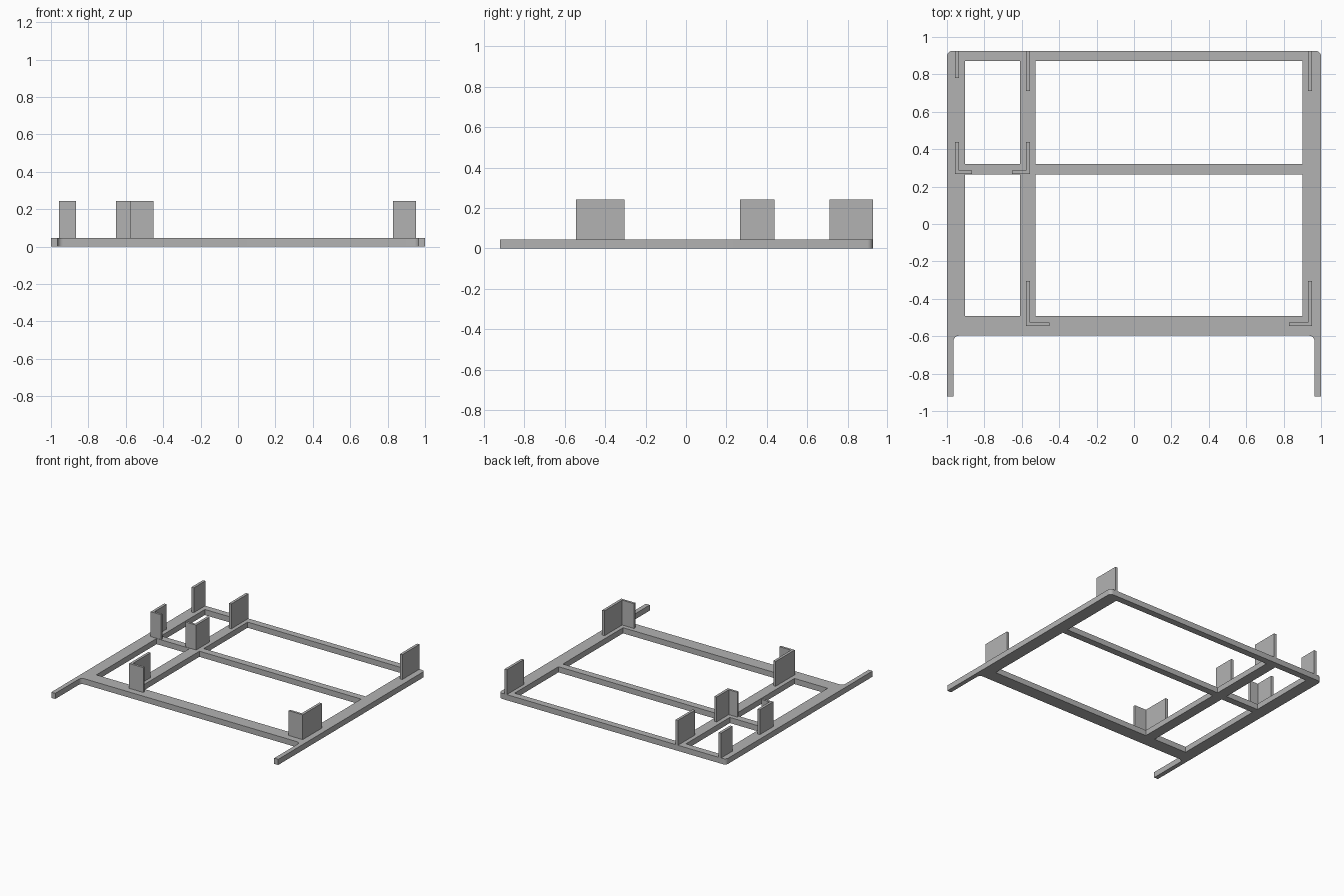
import bpy
from math import sin, cos, pi

cube = bpy.data.objects.get("Cube")
if cube:
    bpy.data.objects.remove(cube, do_unlink=True)

grey = bpy.data.materials.new("plain grey")
grey.use_nodes = True
grey.diffuse_color = (0.45, 0.45, 0.45, 1)
grey.node_tree.nodes["Principled BSDF"].inputs["Base Color"].default_value = grey.diffuse_color

BASE_H, TOP = 0.045, 0.243
BACK, THICK = 0.925, 0.021


def arc(cx, cy, r, start, end, steps=6):
    """Points along a rounded corner, angles in quarter turns."""
    angles = [(start + (end - start) * i / steps) * pi / 2 for i in range(steps + 1)]
    return [(cx + r * cos(a), cy + r * sin(a)) for a in angles]


def rect(x0, x1, y0, y1):
    return [(x0, y0), (x1, y0), (x1, y1), (x0, y1)]


def plate(name, loops, z0, z1):
    """Extrude a flat outline, with any further loops cut as holes."""
    curve = bpy.data.curves.new(name + "_profile", "CURVE")
    curve.dimensions = "2D"
    curve.fill_mode = "BOTH"
    curve.extrude = (z1 - z0) / 2
    for pts in loops:
        spline = curve.splines.new("POLY")
        spline.points.add(len(pts) - 1)
        for p, (x, y) in zip(spline.points, pts):
            p.co = (x, y, 0, 1)
        spline.use_cyclic_u = True
    helper = bpy.data.objects.new(name + "_helper", curve)
    bpy.context.collection.objects.link(helper)
    bpy.context.view_layer.update()
    graph = bpy.context.evaluated_depsgraph_get()
    mesh = bpy.data.meshes.new_from_object(helper.evaluated_get(graph))
    bpy.data.objects.remove(helper, do_unlink=True)
    mesh.name = name
    mesh.materials.clear()
    mesh.materials.append(grey)
    for v in mesh.vertices:
        v.co.z += (z0 + z1) / 2
    obj = bpy.data.objects.new(name, mesh)
    bpy.context.collection.objects.link(obj)
    for o in bpy.context.selected_objects:
        o.select_set(False)
    obj.select_set(True)
    bpy.context.view_layer.objects.active = obj
    bpy.ops.object.shade_smooth_by_angle()
    return obj


# Base frame: rounded back corners, two front prongs, four openings
half = [(0, -0.597), *arc(0.935, -0.627, 0.03, 1, 0), (0.965, -0.922),
        (1, -0.922), *arc(0.972, BACK - 0.028, 0.028, 0, 1)]
outline = half + [(-x, y) for x, y in reversed(half[1:])]
openings = [rect(x0, x1, y0, y1)
            for x0, x1 in ((-0.903, -0.61), (-0.526, 0.9))
            for y0, y1 in ((-0.493, 0.265), (0.32, 0.872))]
plate("base_frame", [outline] + openings, 0, BASE_H)

# Straight upright tabs along the back edge
for name, x, length in (("back_right_tab", -0.957, 0.145),
                        ("back_middle_tab", -0.577, 0.215),
                        ("back_left_tab", 0.931, 0.215)):
    plate(name, [rect(x, x + THICK, BACK - length, BACK)], BASE_H, TOP)


def corner_tab(name, x, y, foot, depth):
    """L-shaped upright: x is the outer corner, foot is signed along x."""
    t = THICK if foot > 0 else -THICK
    pts = [(x, y), (x + foot, y), (x + foot, y + THICK * 0.85),
           (x + t, y + THICK * 0.85), (x + t, y + depth), (x, y + depth)]
    plate(name, [pts], BASE_H, TOP)


# L-shaped corner uprights
corner_tab("centre_right_corner", -0.957, 0.268, 0.092, 0.17)
corner_tab("centre_middle_corner", -0.556, 0.268, -0.096, 0.17)
corner_tab("front_middle_corner", -0.577, -0.545, 0.124, 0.24)
corner_tab("front_left_corner", 0.952, -0.545, -0.124, 0.24)
